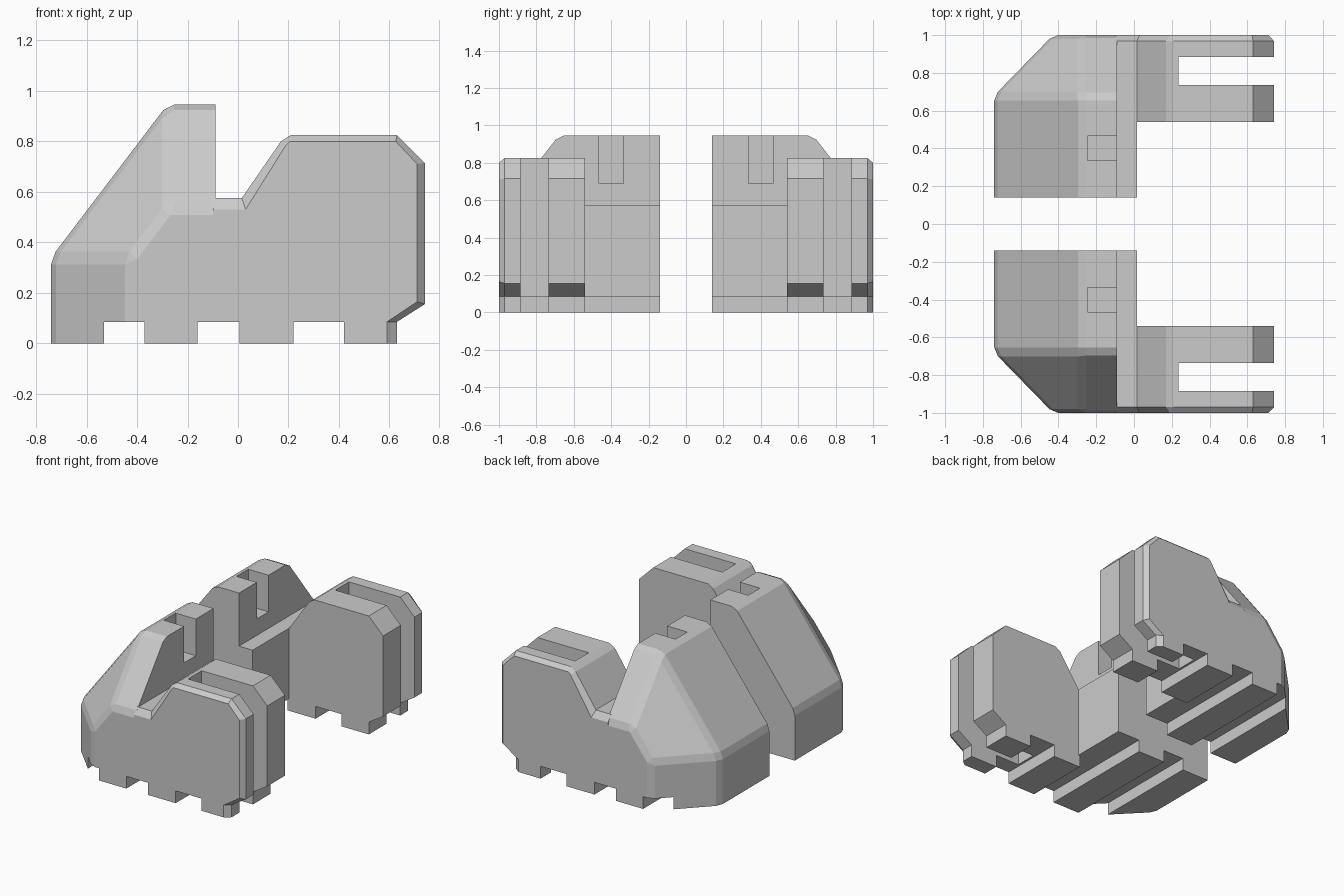
import bpy, bmesh

if "Cube" in bpy.data.objects:
    bpy.data.objects.remove(bpy.data.objects["Cube"])


def add_object(name, bm):
    bmesh.ops.recalc_face_normals(bm, faces=bm.faces)
    mesh = bpy.data.meshes.new(name)
    bm.to_mesh(mesh)
    bm.free()
    obj = bpy.data.objects.new(name, mesh)
    bpy.context.collection.objects.link(obj)
    return obj


def box(name, x, y, z):
    bm = bmesh.new()
    bmesh.ops.create_cube(bm, size=1)
    for v in bm.verts:
        v.co = [r[0] if c < 0 else r[1] for c, r in zip(v.co, (x, y, z))]
    return add_object(name, bm)


def loft(name, sections):
    """Join equal-length (x, z) outlines placed at successive y positions."""
    bm = bmesh.new()
    rings = [[bm.verts.new((x, y, z)) for x, z in pts] for y, pts in sections]
    n = len(rings[0])
    for a, b in zip(rings, rings[1:]):
        for i in range(n):
            j = (i + 1) % n
            bm.faces.new((a[i], a[j], b[j], b[i]))
    bm.faces.new(rings[0])
    bm.faces.new(rings[-1])
    return add_object(name, bm)


def boolean(obj, other, operation):
    mod = obj.modifiers.new(other.name, 'BOOLEAN')
    mod.operation = operation
    mod.solver = 'EXACT'
    mod.object = other
    other.hide_render = True
    other.hide_set(True)


# Sloping rear body: convex block with bevelled outer edges
X0, XS, X1 = -0.74, -0.28, -0.09     # back, tower start, tower front
YI, YM, YO = -0.14, -0.68, -1.0      # inner wall, shoulder, outer wall
ZS, ZE, ZT = 0.34, 0.535, 0.945      # slope start, side slope start, top
XC = X0 + (XS - X0) * (ZT - ZE) / (ZT - ZS)
points = [(x, y, z) for x, y in ((X0, YI), (X0, YM), (XC, YO)) for z in (0, ZS)]
points += [(x, y, z) for x in (XS, X1) for y, z in ((YI, ZT), (YM, ZT), (YO, ZE))]
points += [(X1, YI, 0), (X1, YO, 0)]
bm = bmesh.new()
for p in points:
    bm.verts.new(p)
bmesh.ops.convex_hull(bm, input=bm.verts[:])
bmesh.ops.dissolve_limit(bm, angle_limit=0.03, verts=bm.verts[:], edges=bm.edges[:])
bm.normal_update()
outer = {f for f in bm.faces
         if f.normal.x < 0.9 and f.normal.y < 0.9 and f.normal.z > -0.9}
edges = [e for e in bm.edges if all(f in outer for f in e.link_faces)]
bmesh.ops.bevel(bm, geom=edges, offset=0.027, segments=1, affect='EDGES', profile=0.5)
body = add_object("body", bm)

# Front block with a chamfered outer rim
profile = [(-0.1, 0), (-0.1, 0.575), (0.015, 0.575), (0.17, 0.8), (0.21, 0.825),
           (0.63, 0.825), (0.74, 0.715), (0.74, 0.155), (0.63, 0.085), (0.63, 0)]
rim = [(-0.1, 0), (-0.1, 0.53), (0.03, 0.53), (0.19, 0.785), (0.205, 0.8),
       (0.625, 0.8), (0.71, 0.71), (0.71, 0.165), (0.59, 0.085), (0.59, 0)]
block = loft("front_block", [(-0.54, profile), (-0.97, profile), (YO, rim)])
boolean(body, block, 'UNION')

# Low step in front of the tower
step = box("step", (-0.1, 0.015), (-0.56, YI), (0, 0.575))
boolean(body, step, 'UNION')

# Bottom grooves, front slot and tower notch
cuts = [("groove_back", (-0.53, -0.37), (-1.2, 0), (-0.2, 0.085)),
        ("groove_middle", (-0.16, 0.005), (-1.2, 0), (-0.2, 0.085)),
        ("groove_front", (0.22, 0.42), (-1.2, 0), (-0.2, 0.085)),
        ("groove_inner", (-0.1, 0.1), (-0.54, 0), (-0.2, 0.085)),
        ("front_slot", (0.235, 1), (-0.885, -0.735), (-0.2, 1.2)),
        ("tower_notch", (-0.245, -0.05), (-0.465, -0.335), (0.69, 1.2))]
for cut in cuts:
    boolean(body, box(*cut), 'DIFFERENCE')

# Matching half on the other side
origin = bpy.data.objects.new("mirror_centre", None)
bpy.context.collection.objects.link(origin)
origin.hide_render = True
mirror = body.modifiers.new("other_half", 'MIRROR')
mirror.use_axis = (False, True, False)
mirror.mirror_object = origin

# Bake the modifiers and drop the helpers
bpy.context.view_layer.update()
result = bpy.data.meshes.new_from_object(
    body.evaluated_get(bpy.context.evaluated_depsgraph_get()))
body.modifiers.clear()
body.data = result
for obj in list(bpy.data.objects):
    if obj != body:
        bpy.data.objects.remove(obj)
